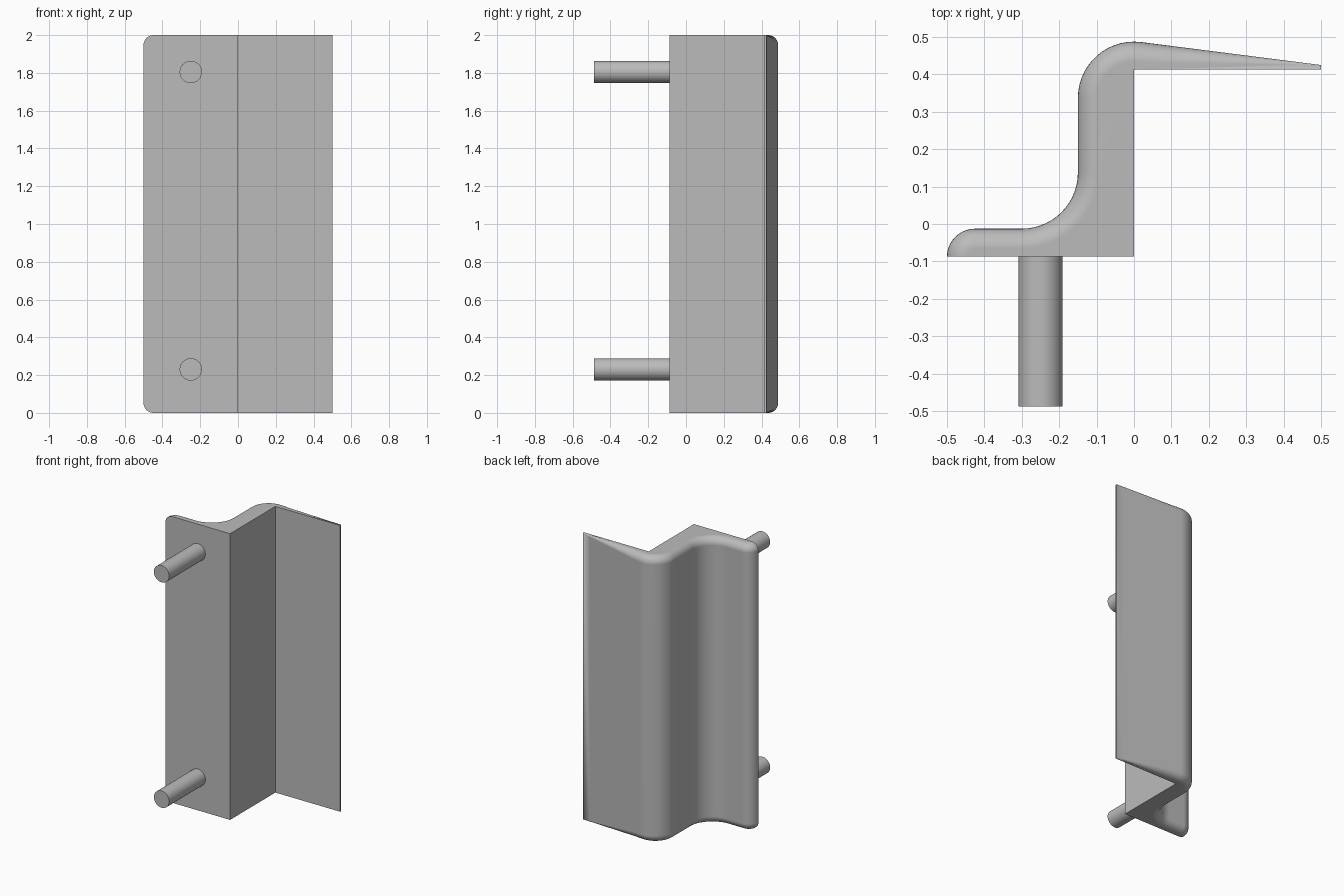
import bpy, bmesh, math
from mathutils import Vector

if "Cube" in bpy.data.objects:
    bpy.data.objects.remove(bpy.data.objects["Cube"])

metal = bpy.data.materials.new("grey metal")
metal.diffuse_color = (0.5, 0.5, 0.5, 1)
metal.use_nodes = True
metal.node_tree.nodes["Principled BSDF"].inputs["Base Color"].default_value = metal.diffuse_color

HEIGHT, FRONT, SEAT = 2.0, -0.0875, 0.4125   # total height, front face, inner ledge
ROUND, STEPS = 0.052, 8                      # end rounding

def arc(cx, cy, r, a0, a1, n, side):
    """Points with inward normals; side is 1 on convex bends, -1 on concave."""
    out = []
    for i in range(n + 1):
        a = math.radians(a0 + (a1 - a0) * i / n)
        d = Vector((math.cos(a), math.sin(a)))
        out.append((Vector((cx, cy)) + d * r, -d * side))
    return out

# Back curve of the strip: rounded lip, concave bend, convex bend, tapering wing
back = arc(-0.425, FRONT, 0.075, 180, 90, 10, 1)
back += arc(-0.30, 0.1375, 0.15, -90, 0, 14, -1)
back += arc(0, 0.3375, 0.15, 180, 82.5, 14, 1)
start, normal = back[-1]
tip = Vector((0.5, 0.425))
back += [(start.lerp(tip, i / 8), normal) for i in range(1, 9)]

def end_radius(x):
    return ROUND * min(1, max(0, (0.5 - x) / 0.45))

# Strip: one column of points per back-curve point, rounded at both ends
bm = bmesh.new()
columns = []
for p, n in back:
    r = end_radius(p.x)
    half = []
    for k in range(STEPS + 1):
        a = math.pi / 2 * k / STEPS
        q = p + n * r * (1 - math.sin(a))
        half.append((q, r * (1 - math.cos(a))))
    pts = [(q.x, q.y, z) for q, z in half]
    pts += [(q.x, q.y, HEIGHT - z) for q, z in reversed(half)]
    columns.append([bm.verts.new(c) for c in pts])
for a, b in zip(columns, columns[1:]):
    for k in range(len(a) - 1):
        bm.faces.new((a[k], a[k + 1], b[k + 1], b[k]))

# Flat front sides and the two ends
edges = [[bm.verts.new((x, y, z)) for z in (0, HEIGHT)]
         for x, y in ((0.5, SEAT), (0, SEAT), (0, FRONT))]
wing, inner, foot = edges
bm.faces.new(columns[-1] + [wing[1], wing[0]])
bm.faces.new((wing[0], wing[1], inner[1], inner[0]))
bm.faces.new((inner[0], inner[1], foot[1], foot[0]))
bm.faces.new(columns[0] + [foot[1], foot[0]])
for end, level in ((0, 0), (-1, 1)):
    bm.faces.new([c[end] for c in columns] + [e[level] for e in edges])
bmesh.ops.remove_doubles(bm, verts=bm.verts, dist=1e-5)
bmesh.ops.recalc_face_normals(bm, faces=bm.faces)
mesh = bpy.data.meshes.new("profile_strip")
bm.to_mesh(mesh)
bm.free()
strip = bpy.data.objects.new("profile_strip", mesh)
bpy.context.collection.objects.link(strip)

def finish(obj):
    obj.data.materials.append(metal)
    bpy.ops.object.select_all(action='DESELECT')
    obj.select_set(True)
    bpy.context.view_layer.objects.active = obj
    bpy.ops.object.shade_smooth_by_angle(angle=math.radians(30))

finish(strip)
strip.modifiers.new("even shading", 'WEIGHTED_NORMAL').keep_sharp = True

# Two mounting pins on the front face
for name, z in (("lower_pin", 0.23), ("upper_pin", 1.805)):
    bpy.ops.mesh.primitive_cylinder_add(vertices=48, radius=0.059, depth=0.4,
        location=(-0.25, FRONT - 0.2, z), rotation=(math.pi / 2, 0, 0))
    pin = bpy.context.object
    pin.name = name
    finish(pin)
